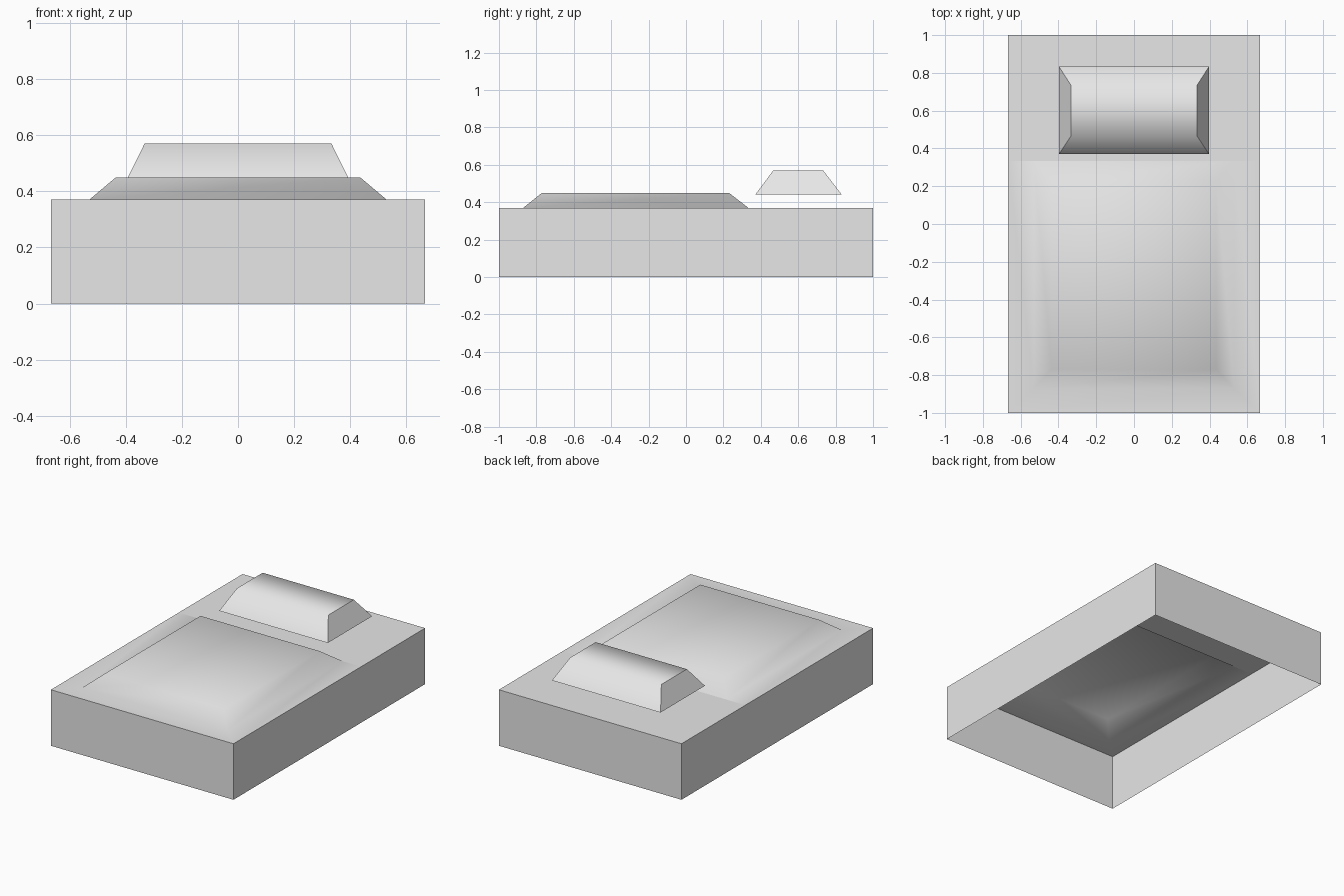
import bpy
import math

cube = bpy.data.objects.get("Cube")
if cube:
    bpy.data.objects.remove(cube, do_unlink=True)

grey = bpy.data.materials.new("plain grey")
grey.use_nodes = True
colour = (0.8, 0.8, 0.8, 1)
grey.diffuse_color = colour
grey.node_tree.nodes["Principled BSDF"].inputs["Base Color"].default_value = colour

HALF_WIDTH, HALF_LENGTH, BOX_TOP = 0.667, 1.0, 0.37
BLANKET_END = 0.333


def ring(half_x, y0, y1, z):
    """Rectangle of four corners, counter-clockwise from the front right."""
    return [(-half_x, y0, z), (half_x, y0, z), (half_x, y1, z), (-half_x, y1, z)]


def bridge(lower, upper, sides=range(4)):
    """Quads between two rings; side 0 is front, 2 is back."""
    return [(lower + i, lower + (i + 1) % 4, upper + (i + 1) % 4, upper + i) for i in sides]


def make(name, rings, faces, smooth=False):
    mesh = bpy.data.meshes.new(name)
    mesh.from_pydata([v for r in rings for v in r], [], faces)
    mesh.materials.append(grey)
    obj = bpy.data.objects.new(name, mesh)
    bpy.context.collection.objects.link(obj)
    if smooth:
        bpy.ops.object.select_all(action='DESELECT')
        obj.select_set(True)
        bpy.context.view_layer.objects.active = obj
        bpy.ops.object.shade_smooth_by_angle(angle=math.radians(60))
    return obj


# Four walls of the bed base, open underneath
make("bed_base_walls",
     [ring(HALF_WIDTH, -HALF_LENGTH, HALF_LENGTH, z) for z in (0, BOX_TOP)],
     bridge(0, 4))

# Flat top under the pillow
make("head_panel", [ring(HALF_WIDTH, BLANKET_END, HALF_LENGTH, BOX_TOP)], [(0, 1, 2, 3)])

# Raised blanket blending softly into its rim on the front and sides
make("blanket",
     [ring(HALF_WIDTH, -HALF_LENGTH, BLANKET_END, BOX_TOP),
      ring(0.53, -0.87, BLANKET_END, BOX_TOP),
      ring(0.435, -0.77, 0.23, 0.45)],
     bridge(0, 4, (0, 1, 3)) + bridge(4, 8) + [(8, 9, 10, 11)], smooth=True)

# Tapered pillow hovering over the head panel
make("pillow",
     [ring(0.397, 0.37, 0.833, 0.44), ring(0.333, 0.467, 0.733, 0.57)],
     [(3, 2, 1, 0), (4, 5, 6, 7)] + bridge(0, 4), smooth=True)
